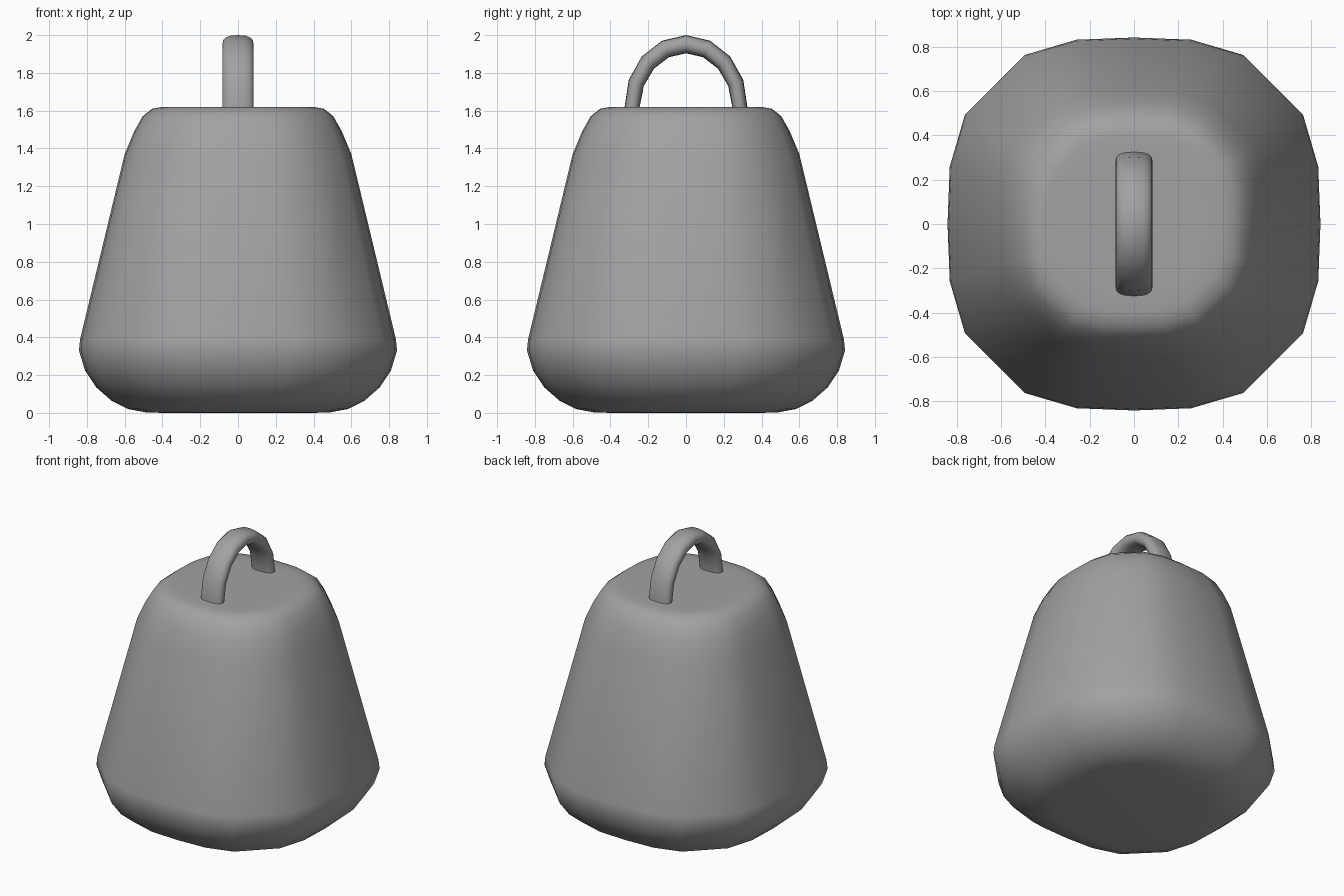
import bpy
import bmesh
from math import sin, cos, pi, copysign

cube = bpy.data.objects.get("Cube")
if cube:
    bpy.data.objects.remove(cube, do_unlink=True)

# Plain grey metal
grey = bpy.data.materials.new("grey_metal")
grey.use_nodes = True
colour = (0.36, 0.36, 0.36, 1)
grey.diffuse_color = colour
grey.node_tree.nodes["Principled BSDF"].inputs["Base Color"].default_value = colour


def loft(name, rings):
    """Skin closed rings of points into a capped, smooth mesh."""
    bm = bmesh.new()
    rows = [[bm.verts.new(p) for p in ring] for ring in rings]
    count = len(rows[0])
    for low, high in zip(rows, rows[1:]):
        for i in range(count):
            j = (i + 1) % count
            bm.faces.new((low[i], low[j], high[j], high[i]))
    bm.faces.new(rows[0][::-1])
    bm.faces.new(rows[-1])
    bmesh.ops.recalc_face_normals(bm, faces=bm.faces)
    for face in bm.faces:
        face.smooth = True
    mesh = bpy.data.meshes.new(name)
    bm.to_mesh(mesh)
    bm.free()
    mesh.materials.append(grey)
    obj = bpy.data.objects.new(name, mesh)
    bpy.context.collection.objects.link(obj)
    return obj


# Rounded-square outline: one quarter, turned four times
quarter = [(1, 0), (0.988, 0.308), (0.906, 0.587), (0.587, 0.906), (0.308, 0.988)]
outline = []
for turn in range(4):
    outline += quarter
    quarter = [(-y, x) for x, y in quarter]

# Body: half-width and height up the tapered side
profile = [(0.40, 0), (0.49, 0.003), (0.58, 0.02), (0.67, 0.065), (0.75, 0.135),
           (0.81, 0.225), (0.842, 0.33), (0.836, 0.39), (0.60, 1.37),
           (0.55, 1.49), (0.505, 1.57), (0.455, 1.61), (0.40, 1.62), (0.33, 1.62)]
loft("weight_body", [[(x * w, y * w, z) for x, y in outline] for w, z in profile])


# Handle: flattened bar swept along a half-ellipse arch
def bar_section(y, z, dy, dz, thick, sides=16):
    ring = []
    for k in range(sides):
        a = 2 * pi * k / sides
        across = copysign(abs(cos(a)) ** 0.8, cos(a)) * 0.083
        out = copysign(abs(sin(a)) ** 0.8, sin(a)) * thick
        ring.append((across, y + dy * out, z + dz * out))
    return ring


base, steps = 1.62, 8
sections = [bar_section(0.285, base - 0.06, 1, 0, 0.04)]
for s in range(steps + 1):
    t = pi * s / steps
    sections.append(bar_section(0.285 * cos(t), base + 0.332 * sin(t),
                                cos(t), sin(t), 0.04 + 0.008 * sin(t)))
sections.append(bar_section(-0.285, base - 0.06, -1, 0, 0.04))
loft("handle", sections)
